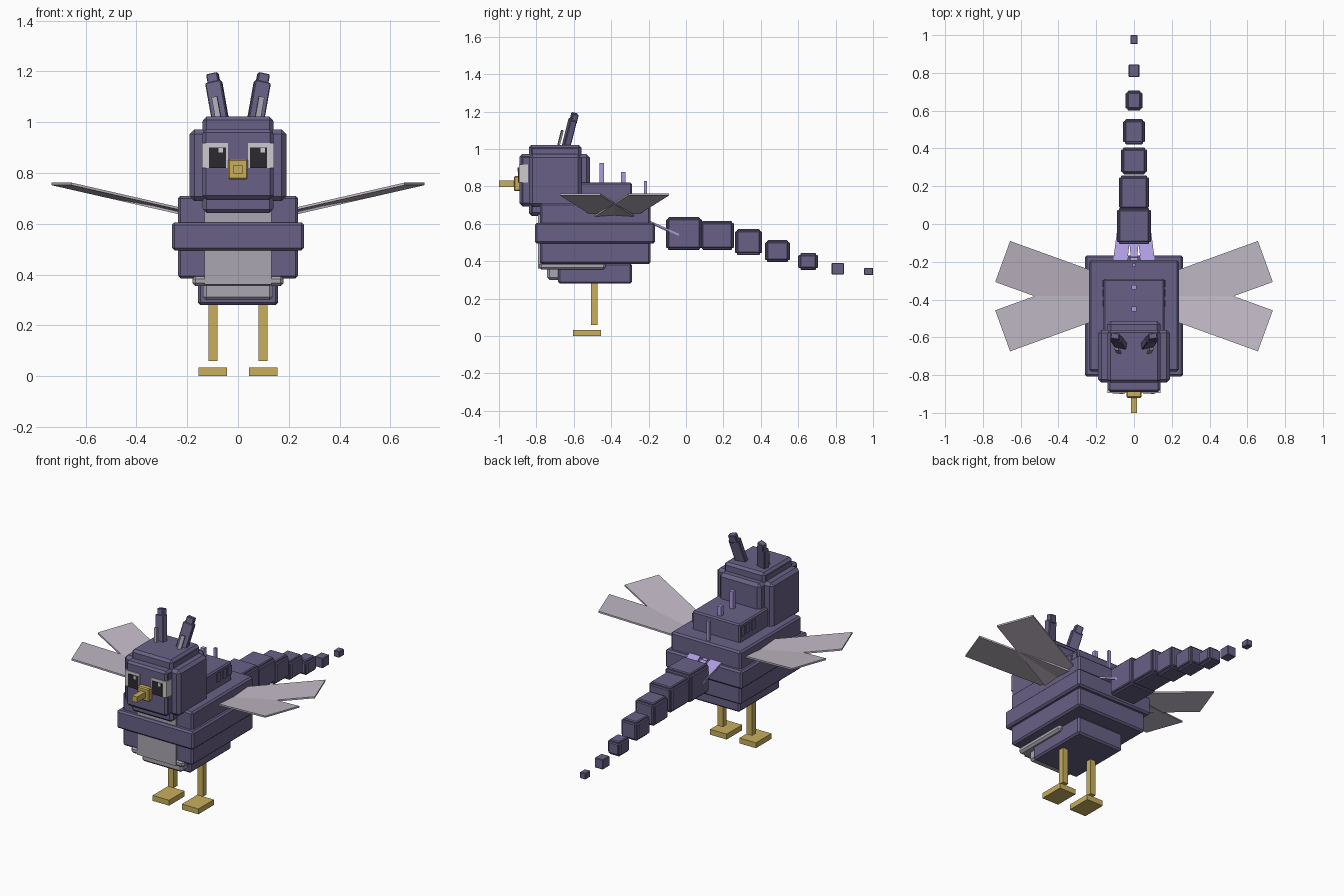
import bpy, bmesh
from math import radians
from mathutils import Vector, Matrix

cube = bpy.data.objects.get("Cube")
if cube:
    bpy.data.objects.remove(cube)


def material(name, r, g, b):
    m = bpy.data.materials.new(name)
    m.use_nodes = True
    m.diffuse_color = (r, g, b, 1)
    bsdf = next(n for n in m.node_tree.nodes if n.type == 'BSDF_PRINCIPLED')
    bsdf.inputs["Base Color"].default_value = (r, g, b, 1)
    return m


purple = material("dusky purple", 0.14, 0.12, 0.24)
grey = material("chest grey", 0.40, 0.38, 0.44)
wing_grey = material("pale wing grey", 0.54, 0.49, 0.57)
lavender = material("lavender", 0.42, 0.33, 0.74)
gold = material("beak gold", 0.58, 0.43, 0.11)
white = material("eye white", 0.62, 0.60, 0.62)
black = material("pupil black", 0.025, 0.023, 0.03)


def finish(name, bm, mat):
    bmesh.ops.recalc_face_normals(bm, faces=bm.faces)
    mesh = bpy.data.meshes.new(name)
    bm.to_mesh(mesh)
    bm.free()
    mesh.materials.append(mat)
    obj = bpy.data.objects.new(name, mesh)
    bpy.context.collection.objects.link(obj)
    return obj


def box(name, x, y, z, mat, bevel=0.0, matrix=None):
    """Box from (min, max) ranges on each axis."""
    bm = bmesh.new()
    bmesh.ops.create_cube(bm, size=1)
    for v in bm.verts:
        v.co = Vector([(r[0] + r[1]) / 2 + c * (r[1] - r[0])
                       for r, c in zip((x, y, z), v.co)])
    if bevel:
        bmesh.ops.bevel(bm, geom=bm.edges[:], offset=bevel, segments=1, affect='EDGES')
    if matrix:
        bm.transform(matrix)
    return finish(name, bm, mat)


def plate(name, corners, thickness, mat):
    """Thin flat plate below a polygon."""
    bm = bmesh.new()
    face = bm.faces.new([bm.verts.new(c) for c in corners])
    out = bmesh.ops.extrude_face_region(bm, geom=[face])
    for v in out["geom"]:
        if isinstance(v, bmesh.types.BMVert):
            v.co.z -= thickness
    if face.is_valid is False or len(bm.faces) < len(corners) + 2:
        bm.faces.new([v for v in bm.verts][:len(corners)])
    return finish(name, bm, mat)


def crossed(name, x, y, z, step, mat, bevel):
    """Three crossing boxes that make a stepped block."""
    full = [x, y, z]
    for i, axis in enumerate(("wide", "long", "tall")):
        r = [f if k == i else (f[0] + step, f[1] - step) for k, f in enumerate(full)]
        box(f"{name}_{axis}", *r, mat, bevel)


# Body
box("body", (-.237, .237), (-.78, -.19), (.385, .71), purple, .01)
box("body_band", (-.26, .26), (-.807, -.166), (.495, .605), purple, .01)
box("lower_body", (-.158, .158), (-.685, -.29), (.28, .39), purple, .01)
box("chest_panel", (-.132, .132), (-.79, -.76), (.36, .70), grey)
box("belly", (-.18, .18), (-.785, -.43), (.355, .395), grey, .012)
box("belly_front", (-.137, .137), (-.742, -.66), (.30, .37), grey, .012)

# Back hump with side plates and spikes
box("back_hump", (-.162, .162), (-.62, -.29), (.70, .82), purple, .008)
for side in (-1, 1):
    for y in (-.42, -.365, -.315):
        box("hump_side_plate", sorted((side * .15, side * .167)),
            (y - .018, y + .018), (.745, .80), purple)
for y, top, half in ((-.45, .925, .012), (-.335, .877, .012), (-.217, .83, .008)):
    box("back_spike", (-half, half), (y - half, y + half), (.69, top), lavender)

# Head
crossed("head", (-.19, .19), (-.89, -.513), (.643, 1.022), .05, purple, .018)
box("face", (-.138, .138), (-.89, -.6), (.70, .972), purple, .012)
box("crown", (-.138, .138), (-.84, -.56), (.643, 1.022), purple, .014)
box("head_sides", (-.19, .19), (-.84, -.56), (.69, .972), purple, .018)

# Eyes
for side, glint in ((-1, -.068), (1, .098)):
    box("eye_white", sorted((side * .04, side * .141)), (-.894, -.845), (.82, .917), white)
    box("pupil", sorted((side * .047, side * .115)), (-.898, -.89), (.82, .90), black)
    box("eye_glint", (glint - .009, glint + .009), (-.901, -.895), (.88, .90), white)

# Beak
box("beak_base", (-.04, .04), (-.92, -.88), (.775, .855), gold, .006)
box("beak_tip", (-.017, .017), (-1.0, -.90), (.797, .832), gold)

# Ears
for side in (-1, 1):
    tilt = (Matrix.Translation((side * .068, -.645, 1.0))
            @ Matrix.Rotation(radians(side * 10), 4, 'Y')
            @ Matrix.Rotation(radians(-14), 4, 'X')
            @ Matrix.Rotation(radians(side * 10), 4, 'Z'))
    box("ear", (-.032, .032), (-.018, .018), (-.02, .165), purple, .004, tilt)
    box("ear_tip", (-.023, .023), (-.013, .021), (.15, .2), purple, .004, tilt)
    box("inner_ear", (-.011, .011), (-.046, -.036), (0, .095), grey, 0, tilt)

# Wings: two crossing upswept blades on each side
for side in (-1, 1):
    for flip in (-1, 1):
        outline = [(.656, .292, .762), (.735, .075, .762),
                   (.209, -.115, .642), (.13, .102, .642)]
        plate("wing_blade", [(side * x, -.382 + flip * y, z) for x, y, z in outline],
              .01, wing_grey)

# Lavender fan at the tail root
for side in (-1, 1):
    fan = [(.11, -.19, .615), (.085, 0, .53), (.01, 0, .53), (.035, -.19, .615)]
    plate("tail_fan", [(side * x, y, z) for x, y, z in fan], .012, lavender)
plate("tail_fan_middle", [(-.015, -.19, .61), (.015, -.19, .61),
                          (.03, -.05, .545), (-.03, -.05, .545)], .01, lavender)

# Tail segments: centre y, half length, centre z, half height, half width
tail = [(-.011, .096, .548, .088, .09), (.166, .091, .538, .078, .08),
        (.334, .072, .502, .07, .068), (.489, .067, .454, .059, .058),
        (.653, .053, .399, .046, .045), (.812, .033, .36, .03, .028),
        (.976, .024, .345, .019, .019)]
for y, hy, z, hz, hx in tail:
    ranges = (-hx, hx), (y - hy, y + hy), (z - hz, z + hz)
    if hx > .03:
        crossed("tail_segment", *ranges, .011, purple, .005)
    else:
        box("tail_end", *ranges, purple, .003)

# Legs and feet
for side in (-1, 1):
    x = side * .099
    box("leg", (x - .018, x + .018), (-.508, -.472), (.06, .30), gold)
    box("foot", (x - .056, x + .056), (-.605, -.455), (0, .033), gold)
